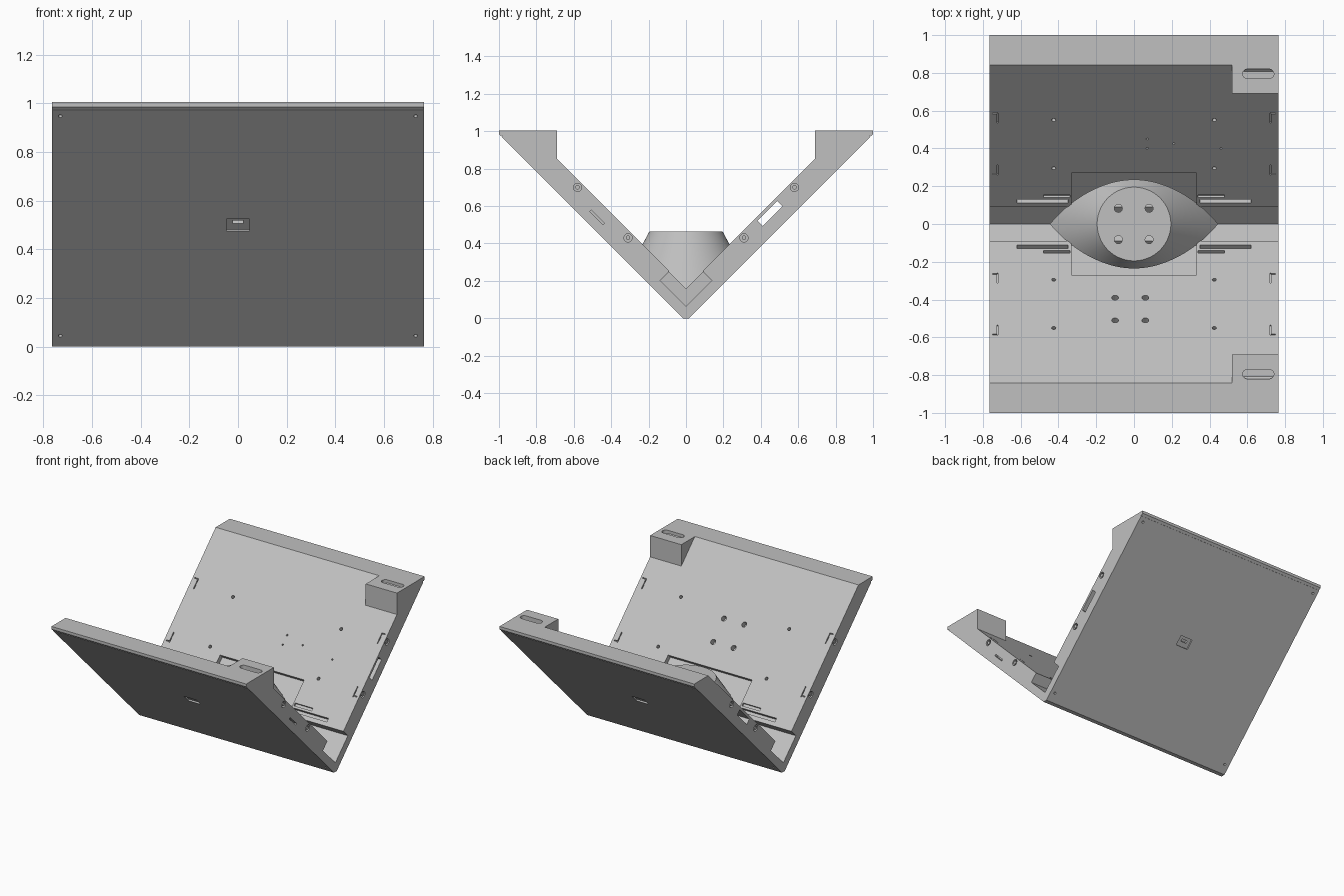
import bpy, bmesh
from math import pi, sqrt
from mathutils import Matrix, Vector

cube = bpy.data.objects.get("Cube")
if cube:
    bpy.data.objects.remove(cube)

grey = bpy.data.materials.new("light_grey")
grey.use_nodes = True
colour = (0.53, 0.53, 0.53, 1)
grey.diffuse_color = colour
grey.node_tree.nodes["Principled BSDF"].inputs["Base Color"].default_value = colour

HALF_W = 0.765
INNER, OUTER = 0.163, -0.015   # height of each wall face above the |y| diagonal
ROOT2 = sqrt(2)


def make(name, bm):
    bmesh.ops.recalc_face_normals(bm, faces=bm.faces)
    mesh = bpy.data.meshes.new(name)
    bm.to_mesh(mesh)
    bm.free()
    mesh.materials.append(grey)
    obj = bpy.data.objects.new(name, mesh)
    bpy.context.collection.objects.link(obj)
    return obj


def prism(name, outline, x0, x1):
    """Extrude a y-z outline along x."""
    bm = bmesh.new()
    face = bm.faces.new([bm.verts.new((x0, y, z)) for y, z in outline])
    out = bmesh.ops.extrude_face_region(bm, geom=[face])["geom"]
    bmesh.ops.translate(bm, vec=(x1 - x0, 0, 0),
                        verts=[v for v in out if isinstance(v, bmesh.types.BMVert)])
    return make(name, bm)


def add_box(bm, matrix, size):
    bmesh.ops.create_cube(bm, size=1, matrix=matrix @ Matrix.Diagonal((*size, 1)))


def add_cyl(bm, matrix, radius, depth, segments=20):
    bmesh.ops.create_cone(bm, cap_ends=True, segments=segments, radius1=radius,
                          radius2=radius, depth=depth, matrix=matrix)


def on_wall(side, x, y, offset=INNER):
    """Frame on a wall face: local x across, y up the slope, z outward."""
    return (Matrix.Translation((x, side * y, y + offset))
            @ Matrix.Rotation(side * pi / 4, 4, "X"))


def carve(obj, bm):
    cutter = make(obj.name + "_cutter", bm)
    cutter.hide_render = True
    mod = obj.modifiers.new("carve", "BOOLEAN")
    mod.operation, mod.solver, mod.object = "DIFFERENCE", "EXACT", cutter
    mod.use_self = True
    bpy.context.view_layer.objects.active = obj
    bpy.ops.object.modifier_apply(modifier=mod.name)
    bpy.data.objects.remove(cutter)


# V-shaped body
half = [(0.015, 0), (1, 0.985), (1, 1.005), (0.842, 1.005),
        (0.09, 0.253), (0.14, 0.203), (0, 0.065)]
body = prism("folded_walls", half + [(-y, z) for y, z in half[-2::-1]], -HALF_W, HALF_W)

cut = bmesh.new()
for side in (1, -1):
    # Central recess, screw holes and long rail slots on the inside
    add_box(cut, on_wall(side, 0, 0.17), (0.66, 0.2 * ROOT2, 0.07))
    for sx in (1, -1):
        for y in (0.295, 0.55):
            add_cyl(cut, on_wall(side, sx * 0.425, y), 0.011, 0.08)
        add_box(cut, on_wall(side, sx * 0.485, 0.12), (0.27, 0.026, 0.06))
        add_box(cut, on_wall(side, sx * 0.41, 0.147), (0.14, 0.02, 0.03))
        # Clip grooves near the ends
        for y, corner in ((0.285, 0.265), (0.56, 0.585)):
            add_box(cut, on_wall(side, sx * 0.722, y), (0.006, 0.075, 0.02))
            add_box(cut, on_wall(side, sx * 0.735, corner), (0.03, 0.006, 0.02))
        # Round sockets in the end faces
        for y, z in ((0.58, 0.7), (0.31, 0.43)):
            add_cyl(cut, Matrix.Translation((sx * HALF_W, side * y, z))
                    @ Matrix.Rotation(pi / 2, 4, "Y"), 0.022, 0.06)
        # Outer corner screws
        for y in (0.06, 0.962):
            add_cyl(cut, on_wall(side, sx * 0.73, y, OUTER), 0.008, 0.03)
    # Outer square pocket with a deeper slot, and the cover seam
    add_box(cut, on_wall(side, 0, 0.515, OUTER), (0.095, 0.07, 0.02))
    add_box(cut, on_wall(side, 0, 0.52, OUTER), (0.045, 0.018, 0.06))
    add_box(cut, on_wall(side, 0, 0.988, OUTER), (1.6, 0.006, 0.01))
# Connector tunnel through the back wall, thin slit in the front wall
add_box(cut, on_wall(1, 0, 0.45, 0.11), (1.6, 0.15, 0.04))
add_box(cut, on_wall(-1, HALF_W, 0.475, 0.065), (0.05, 0.1, 0.012))
# Mounting holes in the front wall and pin holes in the back wall
for x in (-0.1, 0.06):
    for y in (0.39, 0.51):
        add_cyl(cut, on_wall(-1, x, y), 0.018, 0.08)
for x, y in ((0.07, 0.45), (0.07, 0.4), (0.21, 0.425), (0.46, 0.4)):
    add_cyl(cut, on_wall(1, x, y), 0.006, 0.04, 12)
carve(body, cut)

# Pins inside the end sockets
pins = bmesh.new()
for side in (1, -1):
    for sx in (1, -1):
        for y, z in ((0.58, 0.7), (0.31, 0.43)):
            add_cyl(pins, Matrix.Translation((sx * (HALF_W - 0.018), side * y, z))
                    @ Matrix.Rotation(pi / 2, 4, "Y"), 0.012, 0.034)
make("socket_pins", pins)

# Corner blocks with a rounded slot in the top
for side, label in ((1, "back"), (-1, "front")):
    outline = [(0.69, 0.853), (0.69, 1.005), (0.842, 1.005)]
    block = prism(label + "_corner_block", [(side * y, z) for y, z in outline],
                  0.52, HALF_W)
    slot = bmesh.new()
    add_box(slot, Matrix.Translation((0.658, side * 0.795, 1.005)), (0.115, 0.05, 0.07))
    for x in (0.6005, 0.7155):
        add_cyl(slot, Matrix.Translation((x, side * 0.795, 1.005)), 0.025, 0.07, 24)
    carve(block, slot)

# Pedestal: round top flaring to an oval, trimmed to sit in the V
top, low, radius = 0.465, 0.1, 0.195
bm = bmesh.new()
bmesh.ops.create_cone(bm, cap_ends=True, segments=96, radius1=1, radius2=radius,
                      depth=top - low, matrix=Matrix.Translation((0, 0, (top + low) / 2)))
for v in bm.verts:
    if v.co.z < 0.2:
        v.co.x *= 0.489
        v.co.y *= 0.392
for side in (1, -1):
    bmesh.ops.bisect_plane(bm, geom=bm.verts[:] + bm.edges[:] + bm.faces[:],
                           plane_co=(0, 0, 0.155), plane_no=Vector((0, side, -1)),
                           clear_outer=True)
    bmesh.ops.holes_fill(bm, edges=bm.edges[:], sides=0)
pedestal = make("pedestal", bm)
bores = bmesh.new()
for x in (-0.083, 0.08):
    for y in (-0.083, 0.083):
        add_cyl(bores, Matrix.Translation((x, y, 0.3)), 0.021, 0.5, 24)
carve(pedestal, bores)
bpy.ops.object.select_all(action="DESELECT")
pedestal.select_set(True)
bpy.context.view_layer.objects.active = pedestal
bpy.ops.object.shade_smooth_by_angle(angle=pi / 6)

# Foot filling the fold below the pedestal
prism("pedestal_foot", [(0, 0.06), (0.14, 0.2), (0.09, 0.25), (0, 0.16),
                        (-0.09, 0.25), (-0.14, 0.2)], -0.32, 0.32)
